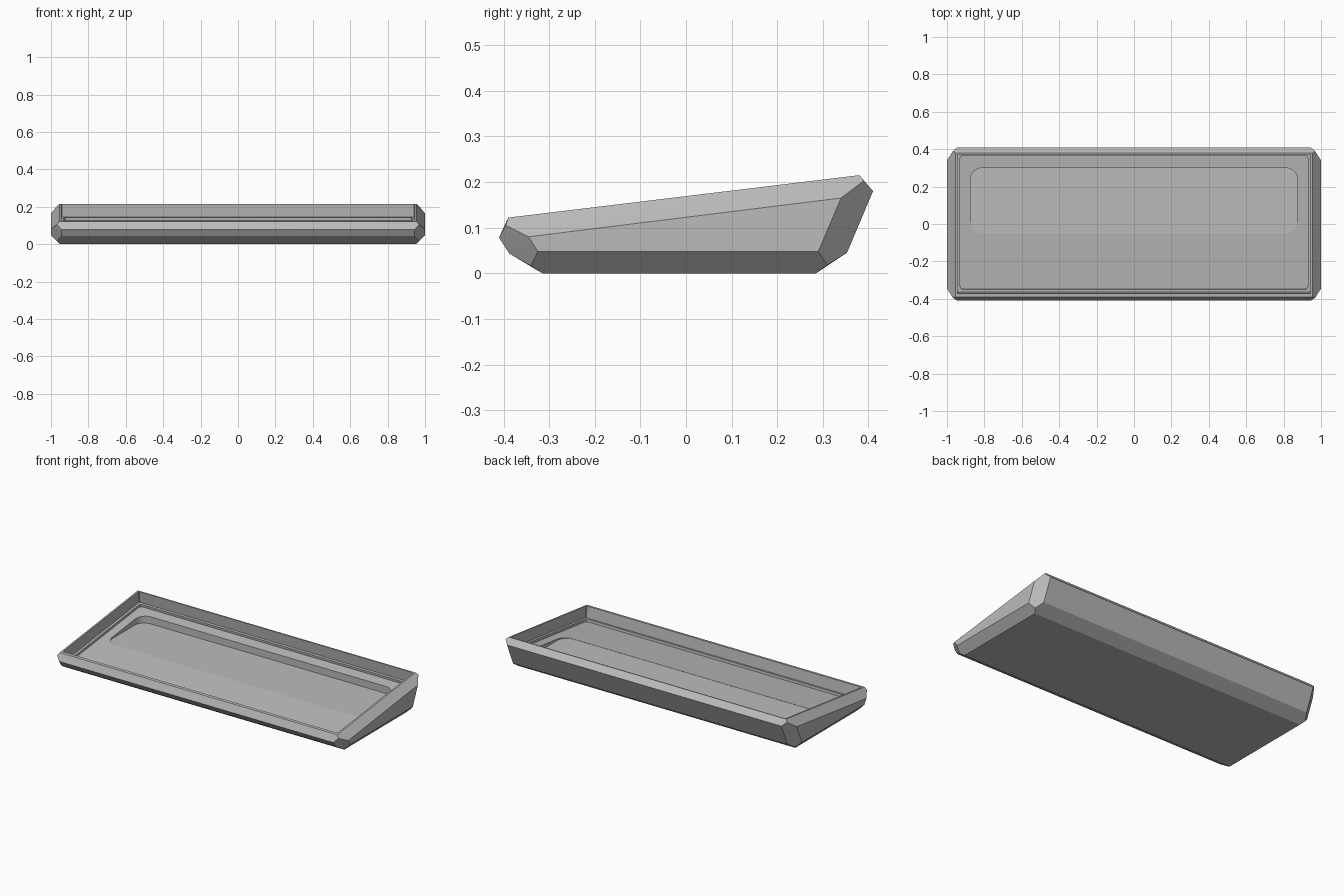
import bpy, bmesh, math
from mathutils import Matrix, Vector

cube = bpy.data.objects.get("Cube")
if cube:
    bpy.data.objects.remove(cube, do_unlink=True)

grey = bpy.data.materials.new("mid grey")
grey.use_nodes = True
grey.diffuse_color = (0.5, 0.5, 0.5, 1)
grey.node_tree.nodes["Principled BSDF"].inputs["Base Color"].default_value = (0.5, 0.5, 0.5, 1)


def to_object(name, bm):
    bmesh.ops.recalc_face_normals(bm, faces=bm.faces)
    mesh = bpy.data.meshes.new(name)
    bm.to_mesh(mesh)
    bm.free()
    mesh.materials.append(grey)
    obj = bpy.data.objects.new(name, mesh)
    bpy.context.collection.objects.link(obj)
    return obj


def rounded_prism(name, half_x, y0, y1, z0, z1, radius, steps, matrix=Matrix()):
    """Upright block with rounded plan corners, placed by a matrix."""
    bm = bmesh.new()
    ring = []
    corners = [(1, y1, 0), (-1, y1, 1), (-1, y0, 2), (1, y0, 3)]
    for sx, y, quarter in corners:
        cx = sx * (half_x - radius)
        cy = y - radius if y == y1 else y + radius
        for i in range(steps + 1):
            a = (quarter + i / steps) * math.pi / 2
            ring.append(bm.verts.new((cx + radius * math.cos(a), cy + radius * math.sin(a), z0)))
    base = bm.faces.new(ring)
    top = bmesh.ops.extrude_face_region(bm, geom=[base])["geom"]
    bmesh.ops.translate(bm, verts=[v for v in top if isinstance(v, bmesh.types.BMVert)],
                        vec=(0, 0, z1 - z0))
    bm.transform(matrix)
    return to_object(name, bm)


def carve(body, cutter):
    mod = body.modifiers.new("recess", "BOOLEAN")
    mod.operation = "DIFFERENCE"
    mod.solver = "EXACT"
    mod.object = cutter
    bpy.context.view_layer.objects.active = body
    bpy.ops.object.modifier_apply(modifier=mod.name)
    bpy.data.objects.remove(cutter, do_unlink=True)


# Chamfered wedge shell: hull of one end's bevel corners, mirrored across x
end_corners = [
    # flat side face
    (1, -0.325, 0.048), (1, 0.29, 0.048), (1, 0.34, 0.165), (1, -0.345, 0.08),
    # rim and underside ends
    (0.955, -0.39, 0.122), (0.955, 0.38, 0.215), (0.952, -0.315, 0), (0.952, 0.285, 0),
    # front corner
    (0.968, -0.395, 0.105), (0.944, -0.41, 0.078), (0.944, -0.387, 0.043), (0.968, -0.34, 0.016),
    # back corner
    (0.968, 0.39, 0.203), (0.944, 0.41, 0.18), (0.944, 0.353, 0.045), (0.97, 0.31, 0.018),
]
bm = bmesh.new()
for side in (1, -1):
    for x, y, z in end_corners:
        bm.verts.new((side * x, y, z))
bmesh.ops.convex_hull(bm, input=bm.verts[:])
bmesh.ops.dissolve_limit(bm, angle_limit=math.radians(5), verts=bm.verts[:], edges=bm.edges[:])
tray = to_object("sloped_tray", bm)

# Recesses square to the sloping rim: main well, then the floor inside its ledge
slope = Matrix.Translation((0, 0, 0.169)) @ Matrix.Rotation(math.atan2(0.093, 0.77), 4, "X")
carve(tray, rounded_prism("well_cutter", 0.945, -0.375, 0.375, -0.07, 0.1, 0.004, 1, slope))
carve(tray, rounded_prism("floor_cutter", 0.93, -0.36, 0.36, -0.085, 0.05, 0.015, 2, slope))

# Level pocket with rounded corners, deepest at the back
carve(tray, rounded_prism("pocket_cutter", 0.875, -0.05, 0.3, 0.076, 0.2, 0.065, 8))

bpy.ops.object.select_all(action="DESELECT")
tray.select_set(True)
bpy.context.view_layer.objects.active = tray
bpy.ops.object.shade_smooth_by_angle(angle=math.radians(15))
